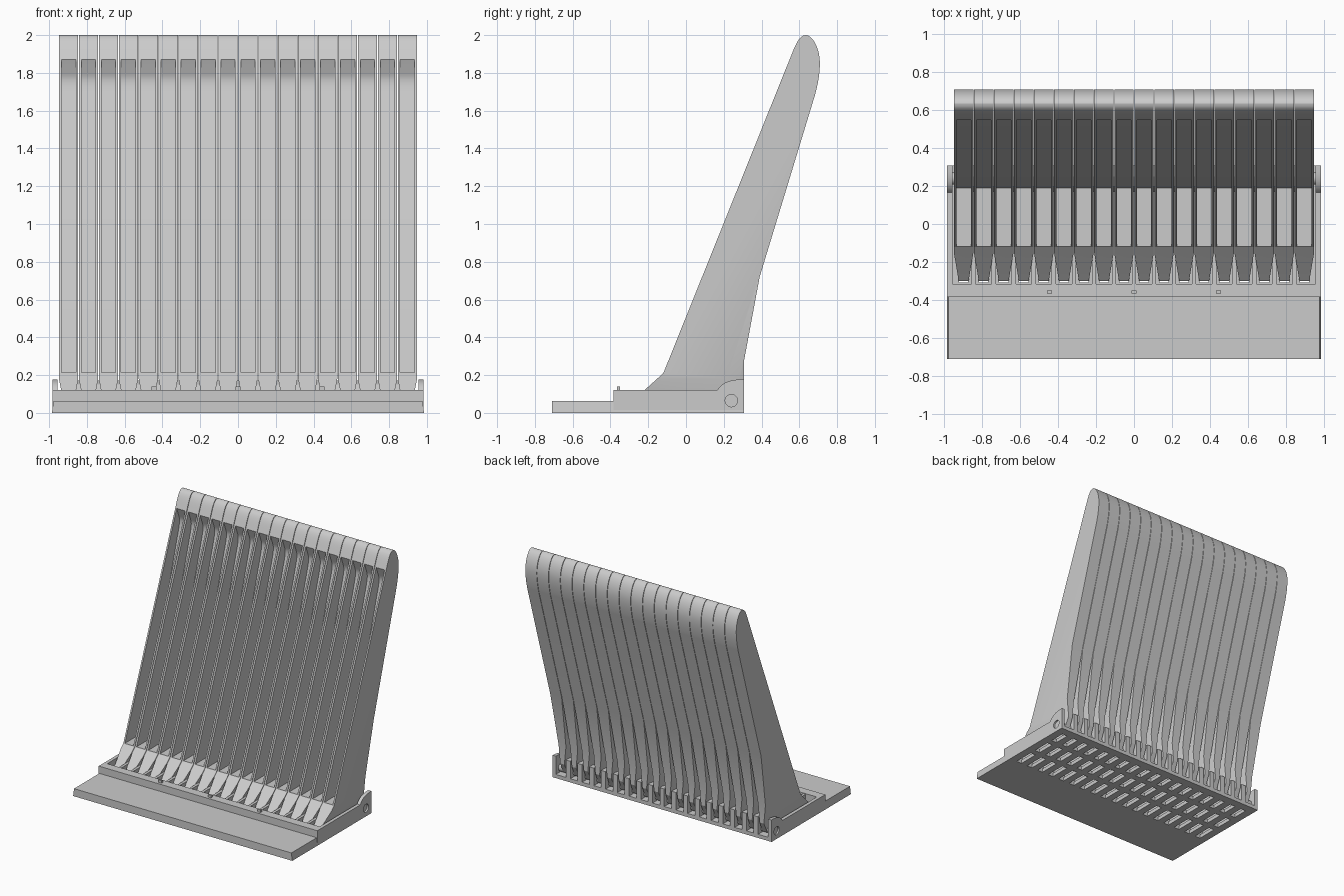
import bpy, bmesh, math
from mathutils import Vector
from mathutils.geometry import interpolate_bezier

cube = bpy.data.objects.get("Cube")
if cube:
    bpy.data.objects.remove(cube, do_unlink=True)

grey = bpy.data.materials.new("plain grey")
grey.use_nodes = True
colour = (0.6, 0.6, 0.6, 1)
grey.diffuse_color = colour
grey.node_tree.nodes["Principled BSDF"].inputs["Base Color"].default_value = colour

COUNT = 18
PITCH = 0.1055
COLUMNS = [(i - (COUNT - 1) / 2) * PITCH for i in range(COUNT)]


def extrude_profile(bm, points, x0, x1):
    """Extrude a (y, z) outline along x."""
    face = bm.faces.new([bm.verts.new((x0, y, z)) for y, z in points])
    new = bmesh.ops.extrude_face_region(bm, geom=[face])["geom"]
    verts = [v for v in new if isinstance(v, bmesh.types.BMVert)]
    bmesh.ops.translate(bm, vec=(x1 - x0, 0, 0), verts=verts)


def box(bm, x0, x1, y0, y1, z0, z1):
    extrude_profile(bm, [(y0, z0), (y0, z1), (y1, z1), (y1, z0)], x0, x1)


def finish(name, bm):
    bmesh.ops.recalc_face_normals(bm, faces=bm.faces)
    mesh = bpy.data.meshes.new(name)
    bm.to_mesh(mesh)
    bm.free()
    mesh.materials.append(grey)
    obj = bpy.data.objects.new(name, mesh)
    bpy.context.collection.objects.link(obj)
    return obj


def cut(obj, cutter):
    """Apply a boolean difference and drop the cutter."""
    cutter.hide_render = True
    mod = obj.modifiers.new("cut", 'BOOLEAN')
    mod.operation = 'DIFFERENCE'
    mod.solver = 'EXACT'
    mod.object = cutter
    bpy.context.view_layer.objects.active = obj
    bpy.ops.object.modifier_apply(modifier=mod.name)
    bpy.data.objects.remove(cutter, do_unlink=True)


def smooth(obj):
    bpy.ops.object.select_all(action='DESELECT')
    obj.select_set(True)
    bpy.context.view_layer.objects.active = obj
    bpy.ops.object.shade_smooth_by_angle(angle=math.radians(25))


def curve(points, steps):
    a, b, c, d = [Vector((y, z, 0)) for y, z in points]
    return [(p.x, p.y) for p in interpolate_bezier(a, b, c, d, steps)]


# Blade: leaning slab with a rounded top
outline = [(-0.30, 0.05), (-0.22, 0.12), (-0.12, 0.21)]
outline += curve([(0.56, 1.90), (0.58, 1.95), (0.60, 2.0), (0.635, 2.0)], 8)
outline += curve([(0.635, 2.0), (0.67, 2.0), (0.709, 1.93), (0.709, 1.85)], 9)[1:]
outline += curve([(0.709, 1.85), (0.709, 1.79), (0.695, 1.73), (0.685, 1.69)], 6)[1:]
outline += [(0.39, 0.72), (0.308, 0.28), (0.308, 0.13), (0.27, 0.05)]
bm = bmesh.new()
extrude_profile(bm, outline, -0.051, 0.051)
bmesh.ops.recalc_face_normals(bm, faces=bm.faces)

# Tapered sides at the lower back and at the foot
tapers = [
    [(0.051, 0.39, 0.72), (0.051, 0.22, 0.20), (0.033, 0.308, 0.28)],
    [(0.051, -0.3, 0.18), (0.051, 0.3, 0.18), (0.026, 0.0, 0.05)],
]
for corners in tapers:
    a, b, c = [Vector(p) for p in corners]
    normal = (b - a).cross(c - a)
    if normal.x < 0:
        normal.negate()
    for side in (1, -1):
        bmesh.ops.bisect_plane(
            bm, geom=bm.verts[:] + bm.edges[:] + bm.faces[:], dist=1e-5,
            plane_co=(a.x * side, a.y, a.z),
            plane_no=(normal.x * side, normal.y, normal.z), clear_outer=True)
        bmesh.ops.holes_fill(bm, edges=[e for e in bm.edges if e.is_boundary])
blade = finish("blade_1", bm)

# Deep channel open to the front of the blade
channel = [(-0.4, 0.215), (-0.4, 1.87), (0.548, 1.87), (0.575, 1.80)]
channel += curve([(0.575, 1.80), (0.59, 1.77), (0.585, 1.74), (0.575, 1.70)], 6)[1:]
channel += [(0.28, 0.72), (0.19, 0.215)]
bm = bmesh.new()
extrude_profile(bm, channel, -0.038, 0.038)
cut(blade, finish("channel_cutter", bm))
smooth(blade)
blade.location.x = COLUMNS[0]
for i, x in enumerate(COLUMNS[1:], 2):
    copy = bpy.data.objects.new(f"blade_{i}", blade.data)
    copy.location.x = x
    bpy.context.collection.objects.link(copy)

# Base: thin front ledge, raised step and low floor
bm = bmesh.new()
extrude_profile(bm, [(-0.71, 0), (-0.71, 0.062), (-0.385, 0.062), (-0.385, 0.12),
                     (-0.315, 0.12), (-0.315, 0.03), (0.308, 0.03), (0.308, 0)],
                -0.985, 0.985)
for v in bm.verts:
    v.co.x *= 1 - 0.13 * v.co.z
base = finish("base", bm)

# Three rows of slots through the floor
bm = bmesh.new()
for x in COLUMNS:
    for y0, y1 in ((-0.308, -0.14), (-0.09, 0.06), (0.11, 0.24)):
        box(bm, x - 0.024, x + 0.024, y0, y1, -0.05, 0.045)
cut(base, finish("slot_cutter", bm))

# Dividers between the feet, ending in rounded hinge knuckles
bm = bmesh.new()
for a, b in zip(COLUMNS, COLUMNS[1:]):
    x = (a + b) / 2
    box(bm, x - 0.011, x + 0.011, -0.32, 0.18, 0.02, 0.115)
    extrude_profile(bm, [(0.17, 0.02), (0.17, 0.12), (0.20, 0.15), (0.25, 0.172),
                         (0.308, 0.172), (0.308, 0.02)], x - 0.02, x + 0.02)
finish("dividers", bm)

# Hinge barrel along the back
bm = bmesh.new()
barrel = [(0.24 + 0.033 * math.cos(t * math.tau / 20),
           0.065 + 0.033 * math.sin(t * math.tau / 20)) for t in range(20)]
extrude_profile(bm, barrel, -0.97, 0.97)
smooth(finish("hinge_pin", bm))

# Side cheeks with a pin hole
cheek = [(-0.385, 0), (-0.385, 0.12), (0.165, 0.12)]
cheek += curve([(0.165, 0.12), (0.19, 0.16), (0.23, 0.178), (0.308, 0.178)], 8)[1:]
cheek += [(0.308, 0)]
for name, side in (("left_cheek", 1), ("right_cheek", -1)):
    bm = bmesh.new()
    extrude_profile(bm, cheek, side * 0.955, side * 0.983)
    obj = finish(name, bm)
    bm = bmesh.new()
    extrude_profile(bm, barrel, side * 0.9, side * 1.1)
    cut(obj, finish("hole_cutter", bm))
    smooth(obj)

# Small nubs on the step
bm = bmesh.new()
for x in (-0.445, 0, 0.445):
    box(bm, x - 0.014, x + 0.014, -0.365, -0.35, 0.11, 0.14)
finish("step_nubs", bm)
